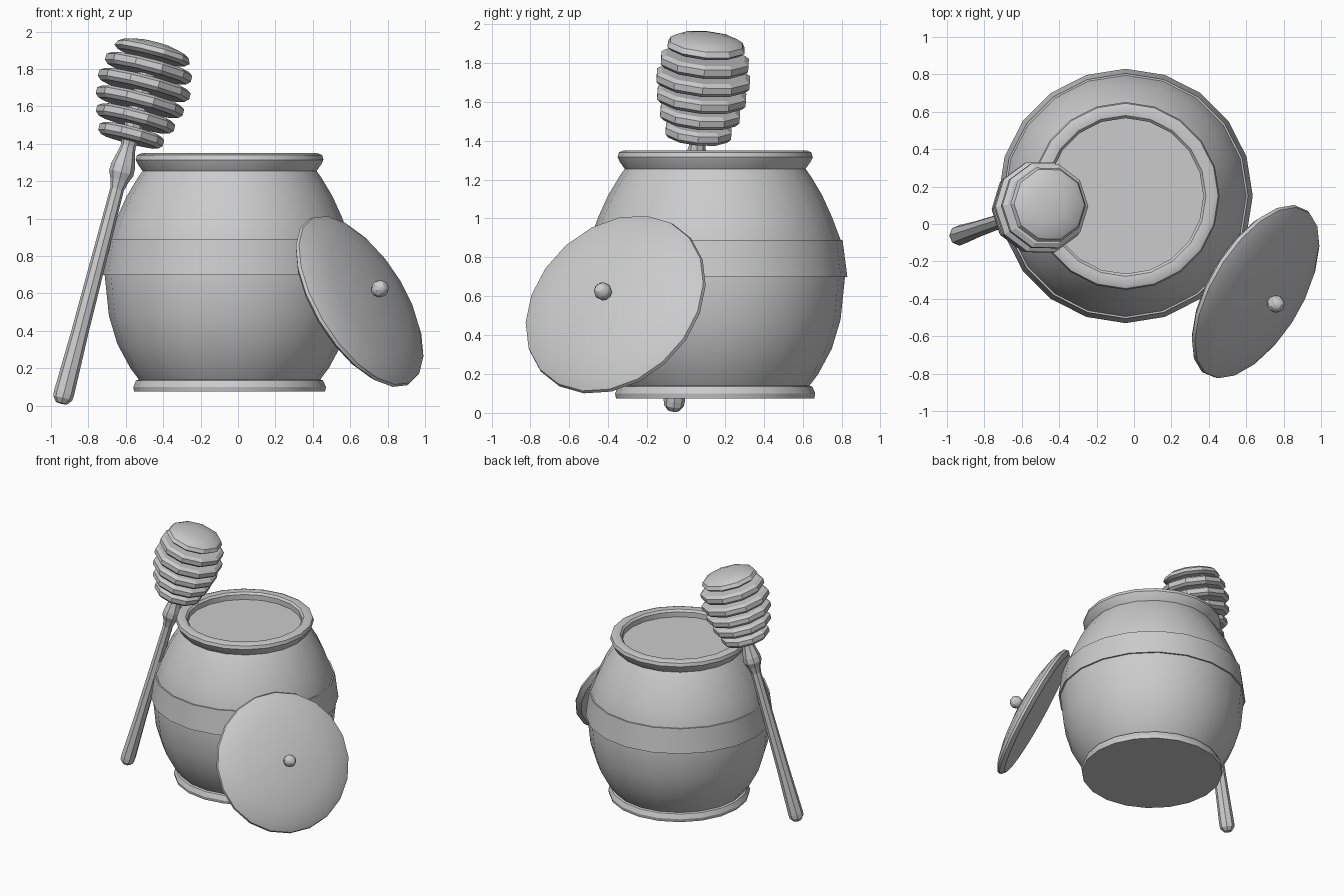
import bpy, bmesh, math
from mathutils import Vector, Matrix

if "Cube" in bpy.data.objects:
    bpy.data.objects.remove(bpy.data.objects["Cube"])


def lathe(name, profile, sides, origin, axis=(0, 0, 1), smooth=True):
    """Revolve (radius, height) points about an axis; radius 0 gives a pole."""
    bm = bmesh.new()
    rings = []
    for r, h in profile:
        if r == 0:
            rings.append([bm.verts.new((0, 0, h))])
        else:
            rings.append([bm.verts.new((r * math.cos(2 * math.pi * i / sides),
                                        r * math.sin(2 * math.pi * i / sides), h))
                          for i in range(sides)])
    for a, b in zip(rings, rings[1:]):
        for i in range(sides):
            j = (i + 1) % sides
            quad = [a[i % len(a)], a[j % len(a)], b[j % len(b)], b[i % len(b)]]
            bm.faces.new(list(dict.fromkeys(quad)))
    bmesh.ops.recalc_face_normals(bm, faces=bm.faces[:])
    mesh = bpy.data.meshes.new(name)
    bm.to_mesh(mesh)
    bm.free()
    ob = bpy.data.objects.new(name, mesh)
    bpy.context.collection.objects.link(ob)
    rot = Vector((0, 0, 1)).rotation_difference(Vector(axis)).to_matrix().to_4x4()
    ob.matrix_world = Matrix.Translation(origin) @ rot
    if smooth:
        bpy.ops.object.select_all(action='DESELECT')
        ob.select_set(True)
        bpy.context.view_layer.objects.active = ob
        bpy.ops.object.shade_smooth_by_angle(angle=math.radians(30))
    return ob


# Pot: foot, barrel body, neck, rolled rim and filled top
POT = (-0.045, 0.15, 0)
lathe("pot_body", [(0, .075), (.51, .075), (.515, .10), (.50, .135), (.485, .14),
                   (.53, .20), (.60, .33), (.645, .48), (.668, .70), (.645, .89),
                   (.60, 1.01), (.55, 1.12), (.49, 1.22), (.465, 1.255),
                   (.49, 1.29), (.502, 1.315), (.495, 1.34), (.47, 1.35),
                   (.43, 1.345), (.416, 1.33), (.416, 1.29), (0, 1.29)], 20, POT)

# Band around the belly
lathe("pot_band", [(.66, .70), (.68, .70), (.655, .89), (.64, .89), (.66, .70)], 20, POT)

# Lid leaning on the pot, with its knob
LID = Vector((.645, -.36, .555))
LID_AXIS = Vector((.76, -.45, .47)).normalized()
lathe("lid", [(0, -.025), (.485, -.025), (.517, 0), (.512, .018), (.465, .045),
              (.33, .078), (.17, .10), (0, .108)], 20, LID, LID_AXIS)
lathe("lid_knob", [(.047 * math.sin(math.pi * k / 6) if 0 < k < 6 else 0,
                    .15 - .047 * math.cos(math.pi * k / 6)) for k in range(7)],
      10, LID, LID_AXIS)

# Dipper handle with collar, running up through the head
FOOT = Vector((-.945, -.065, .01))
TILT = Vector((.26, .09, 1)).normalized()
lathe("dipper_handle", [(0, 0), (.03, .003), (.052, .03), (.055, .06), (.046, .40),
                        (.037, 1.19), (.05, 1.24), (.067, 1.28), (.065, 1.32),
                        (.045, 1.40), (.04, 1.43), (.05, 1.48), (.05, 1.90),
                        (0, 1.90)], 8, FOOT, TILT, smooth=False)

# Grooved dipper head: stacked discs
for n, r in enumerate((.178, .215, .24, .252, .237)):
    s = 1.49 + n * .093
    lathe(f"dipper_disc_{n + 1}", [(0, s - .034), (r - .02, s - .034), (r, s - .015),
                                   (r, s + .018), (r - .025, s + .034), (0, s + .034)],
          10, FOOT, TILT, smooth=False)

# Domed cap on the dipper head
lathe("dipper_cap", [(0, 1.92), (.185, 1.92), (.208, 1.938), (.195, 1.965),
                     (.165, 1.983), (.09, 2.0), (0, 2.004)], 10, FOOT, TILT)
